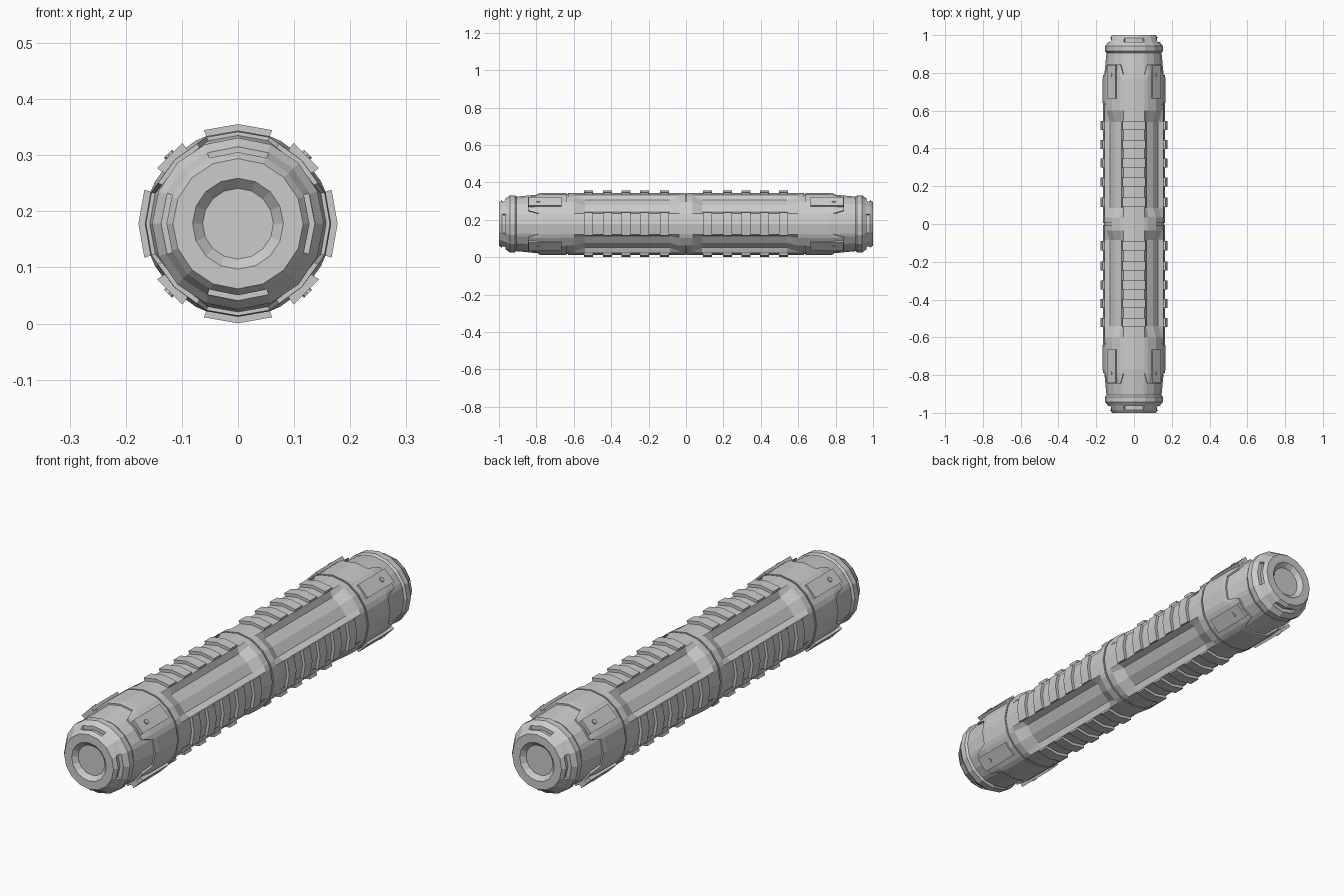
import bpy, bmesh
from math import sin, cos, radians

if "Cube" in bpy.data.objects:
    bpy.data.objects.remove(bpy.data.objects["Cube"])

CZ = 0.178                                   # height of the long axis
QUAD = [0, 20, 27, 45, 63, 70]               # facet angles in one quadrant
FACETS = [q * 90 + a for q in range(4) for a in QUAD]
ROUND16 = [i * 22.5 for i in range(16)]


def polar(y, r, deg):
    return (r * cos(radians(deg)), y, r * sin(radians(deg)))


def finish(name, bm, mirror=True):
    bmesh.ops.recalc_face_normals(bm, faces=bm.faces)
    me = bpy.data.meshes.new(name)
    bm.to_mesh(me)
    bm.free()
    ob = bpy.data.objects.new(name, me)
    ob.location.z = CZ
    bpy.context.collection.objects.link(ob)
    if mirror:
        add_mirror(ob)
    return ob


def add_mirror(ob):
    m = ob.modifiers.new("both_ends", 'MIRROR')
    m.use_axis = (False, True, False)
    m.merge_threshold = 0.0005


def loft(name, rows, angles, caps=(True, True), mirror=True):
    """Rows are (y, r) or (y, r, side_y, side_r); side values apply to the diagonals."""
    bm = bmesh.new()
    rings = []
    for row in rows:
        ring = []
        for a in angles:
            diagonal = len(row) == 4 and 21 < a % 90 < 69
            y, r = row[2:] if diagonal else row[:2]
            ring.append(bm.verts.new(polar(y, r, a)))
        rings.append(ring)
    n = len(angles)
    for lo, hi in zip(rings, rings[1:]):
        for i in range(n):
            j = (i + 1) % n
            bm.faces.new((lo[i], lo[j], hi[j], hi[i]))
    if caps[0]:
        bm.faces.new(rings[0])
    if caps[1]:
        bm.faces.new(rings[-1])
    return finish(name, bm, mirror)


def arc_block(bm, mid, half, y0, y1, r0, r1, segs=2, r0_end=None, r1_end=None):
    """Curved block wrapped on the barrel, optionally tapering along y."""
    r0_end = r0 if r0_end is None else r0_end
    r1_end = r1 if r1_end is None else r1_end
    rings = []
    for i in range(segs + 1):
        a = mid - half + 2 * half * i / segs
        rings.append([bm.verts.new(polar(y, r, a)) for y, r in
                      ((y0, r0), (y0, r1), (y1, r1_end), (y1, r0_end))])
    for p, q in zip(rings, rings[1:]):
        for k in range(4):
            m = (k + 1) % 4
            bm.faces.new((p[k], p[m], q[m], q[k]))
    bm.faces.new(rings[0])
    bm.faces.new(rings[-1])


# Grip barrel with four long diagonal grooves and thin seams
loft("grip_barrel", [
    (0, .160), (.004, .160), (.004, .165),
    (.035, .165), (.035 + .05, .165, .085, .143),
    (.54, .165, .54, .143), (.60, .165),
    (.632, .165), (.632, .161), (.638, .161), (.638, .164),
    (.70, .163), (.78, .158), (.905, .146)], FACETS, caps=(False, True))

# Raised sleeve near each end, notched on the four axis sides
loft("end_sleeve", [
    (.64, .15), (.64, .166), (.77, .166, .79, .166),
    (.788, .164, .845, .160), (.788, .14, .845, .14)], FACETS)

# Ribs in four rows
bm = bmesh.new()
for side in range(4):
    for y in (.115, .222, .322, .420, .522):
        arc_block(bm, side * 90, 20, y - .024, y + .024, .145, .1775)
finish("grip_ribs", bm)

# Diagonal pads on the sleeve
bm = bmesh.new()
for side in range(4):
    arc_block(bm, side * 90 + 45, 10.5, .665, .842, .14, .175, 1)
finish("diagonal_pads", bm)

# Small bolts on the pads
bm = bmesh.new()
for side in range(4):
    a = radians(side * 90 + 45)
    rad, tan = (cos(a), sin(a)), (-sin(a), cos(a))
    rings = []
    for h in (.165, .1765):
        rings.append([bm.verts.new((rad[0] * h + tan[0] * .01 * cos(t), .79 + .01 * sin(t),
                                    rad[1] * h + tan[1] * .01 * cos(t)))
                      for t in (radians(45 * k) for k in range(8))])
    for i in range(8):
        j = (i + 1) % 8
        bm.faces.new((rings[0][i], rings[0][j], rings[1][j], rings[1][i]))
    bm.faces.new(rings[0])
    bm.faces.new(rings[1])
finish("pad_bolts", bm)

# End cap with collar and dished face
cap = loft("end_cap", [
    (.88, .135), (.905, .143), (.915, .153), (.942, .153), (.960, .139),
    (.985, .127), (1.0, .116), (1.0, .081), (.982, .063)], ROUND16, mirror=False)

# Shallow slots cut in the cap's sloped rim
bm = bmesh.new()
for side in range(4):
    arc_block(bm, side * 90, 23.5, .964, .984, .121, .16)
cutter = finish("slot_cutter", bm, mirror=False)
cutter.hide_render = True
cutter.display_type = 'WIRE'
cut = cap.modifiers.new("slots", 'BOOLEAN')
cut.operation = 'DIFFERENCE'
cut.object = cutter
cut.solver = 'EXACT'
add_mirror(cap)
